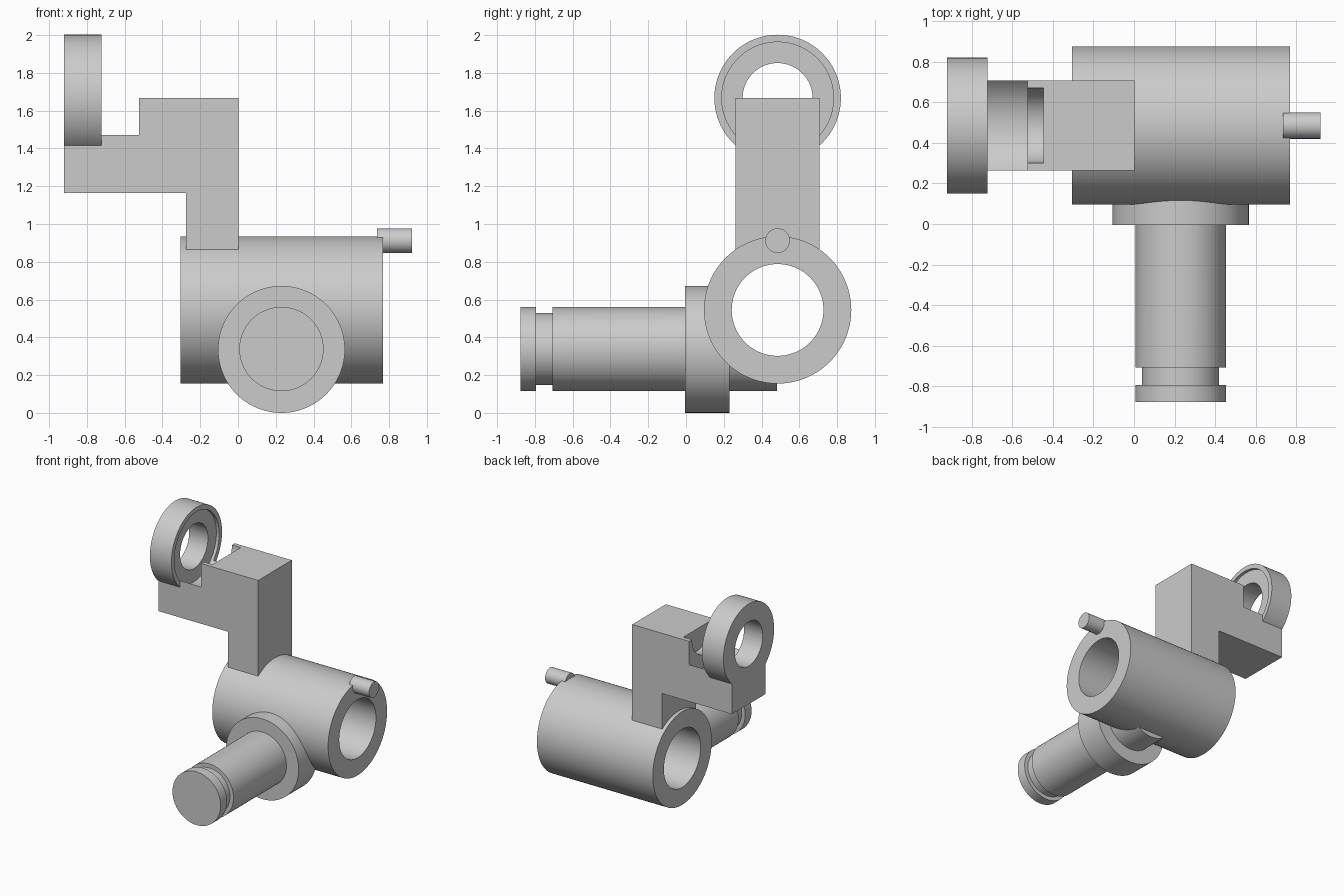
import bpy, bmesh, math
from mathutils import Matrix, Vector

if "Cube" in bpy.data.objects:
    bpy.data.objects.remove(bpy.data.objects["Cube"], do_unlink=True)

grey = bpy.data.materials.new("plain_grey")
grey.use_nodes = True
colour = (0.6, 0.6, 0.6, 1)
grey.diffuse_color = colour
grey.node_tree.nodes["Principled BSDF"].inputs["Base Color"].default_value = colour

SEGMENTS = 96
AXIS_Y = 0.485      # shared centre plane of tube, arm and ring
TUBE_Z = 0.545
RING_Z = 1.667
BORE_R = 0.243
EYE_R = 0.185


def add_object(name, bm):
    bmesh.ops.recalc_face_normals(bm, faces=bm.faces[:])
    mesh = bpy.data.meshes.new(name)
    bm.to_mesh(mesh)
    bm.free()
    mesh.materials.append(grey)
    obj = bpy.data.objects.new(name, mesh)
    bpy.context.collection.objects.link(obj)
    return obj


def lathe(name, profile, origin, axis, closed=False):
    """Spin (distance along axis, radius) points about an axis."""
    bm = bmesh.new()
    turn = Vector((0, 0, 1)).rotation_difference(Vector(axis)).to_matrix().to_4x4()
    place = Matrix.Translation(origin) @ turn
    rings = []
    for along, radius in profile:
        angles = [2 * math.pi * i / SEGMENTS for i in range(SEGMENTS)]
        rings.append([bm.verts.new(place @ Vector((radius * math.cos(a), radius * math.sin(a), along)))
                      for a in angles])
    pairs = list(zip(rings, rings[1:]))
    if closed:
        pairs.append((rings[-1], rings[0]))
    else:
        bm.faces.new(rings[0])
        bm.faces.new(rings[-1])
    for low, high in pairs:
        for i in range(SEGMENTS):
            j = (i + 1) % SEGMENTS
            bm.faces.new((low[i], low[j], high[j], high[i]))
    return add_object(name, bm)


def rod_x(name, start, end, radius, z):
    return lathe(name, [(start, radius), (end, radius)], (0, AXIS_Y, z), (1, 0, 0))


def cut(target, cutter):
    mod = target.modifiers.new("cut", "BOOLEAN")
    mod.operation, mod.solver, mod.object = "DIFFERENCE", "EXACT", cutter
    bpy.context.view_layer.objects.active = target
    bpy.ops.object.modifier_apply(modifier=mod.name)
    bpy.data.objects.remove(cutter, do_unlink=True)


# Main tube with through bore
tube = lathe("main_tube", [(-0.305, BORE_R), (-0.305, 0.39), (0.768, 0.39), (0.768, BORE_R)],
             (0, AXIS_Y, TUBE_Z), (1, 0, 0), closed=True)

# Grooved shaft, trimmed by the bore
shaft = lathe("shaft", [(-0.877, 0.223), (-0.793, 0.223), (-0.793, 0.19), (-0.706, 0.19),
                        (-0.706, 0.223), (0.483, 0.223)], (0.23, 0, 0.338), (0, 1, 0))
cut(shaft, rod_x("bore_cutter", -0.5, 1, BORE_R, TUBE_Z))

# Shaft collar and index pin
collar = lathe("collar", [(-0.006, 0.336), (0.23, 0.336)], (0.23, 0, 0.336), (0, 1, 0))
pin = rod_x("index_pin", 0.735, 0.92, 0.065, 0.912)

# Stepped arm extruded from its side profile
bm = bmesh.new()
outline = [(-0.921, 1.163), (-0.275, 1.163), (-0.275, 0.82), (0.003, 0.82),
           (0.003, RING_Z), (-0.921, RING_Z)]
side = bm.faces.new([bm.verts.new((x, AXIS_Y - 0.222, z)) for x, z in outline])
sweep = bmesh.ops.extrude_face_region(bm, geom=[side])
bmesh.ops.translate(bm, vec=(0, 0.444, 0),
                    verts=[v for v in sweep["geom"] if isinstance(v, bmesh.types.BMVert)])
arm = add_object("stepped_arm", bm)
cut(arm, rod_x("ring_seat_cutter", -1, -0.722, 0.334, RING_Z))
cut(arm, rod_x("clearance_cutter", -0.8, -0.525, 0.296, RING_Z))
cut(arm, rod_x("eye_cutter", -0.8, -0.445, EYE_R, RING_Z))

# Ring with a shallow recess on its inner face
ring = lathe("ring", [(-0.921, EYE_R), (-0.921, 0.335), (-0.722, 0.335), (-0.722, 0.296),
                      (-0.747, 0.296), (-0.747, EYE_R)], (0, AXIS_Y, RING_Z), (1, 0, 0), closed=True)

# Smooth round surfaces, keep hard edges
bpy.ops.object.select_all(action="DESELECT")
for part in (tube, shaft, collar, pin, arm, ring):
    part.select_set(True)
bpy.context.view_layer.objects.active = tube
bpy.ops.object.shade_smooth_by_angle(angle=math.radians(30))
